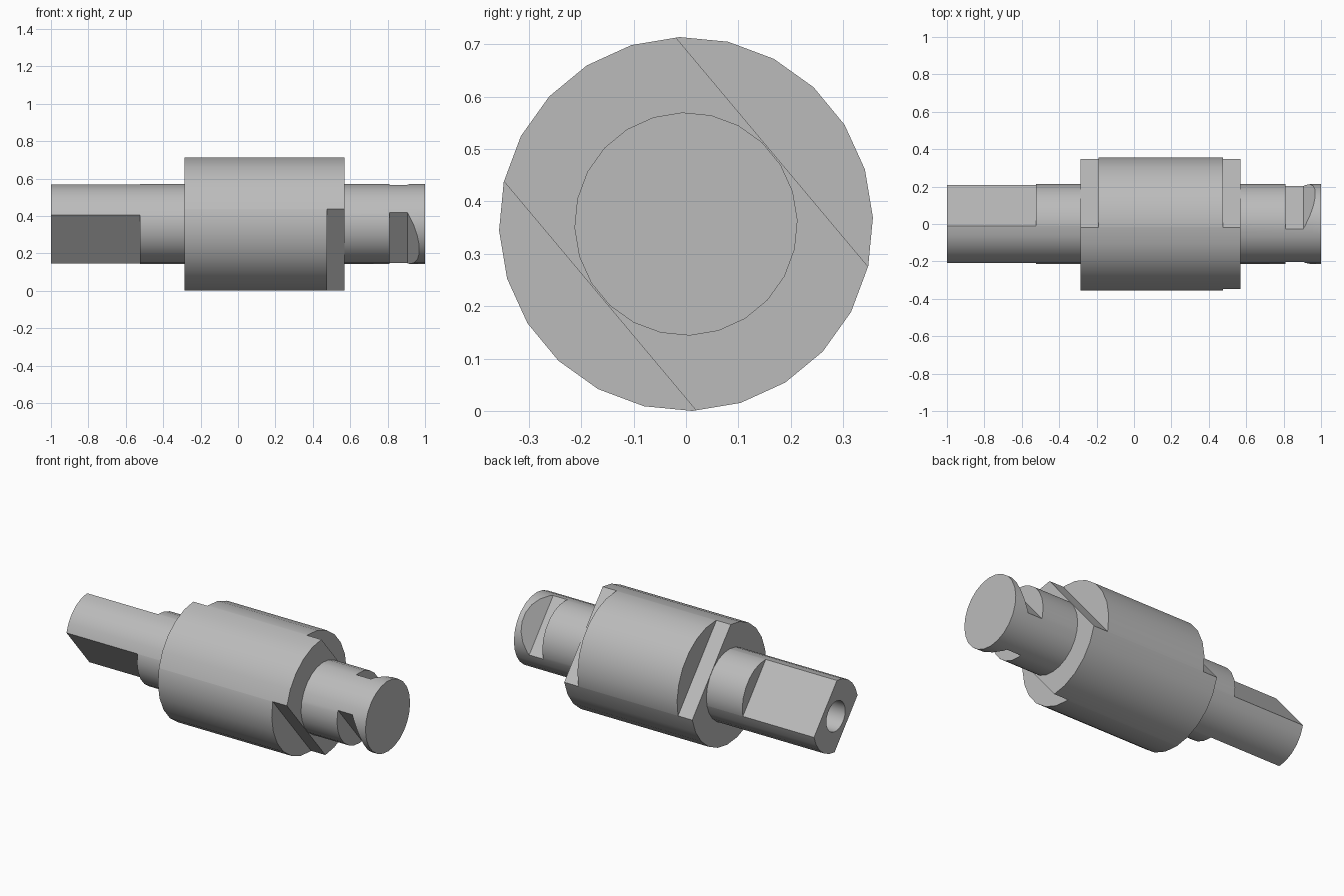
import bpy, bmesh, math
from mathutils import Matrix, Vector

if "Cube" in bpy.data.objects:
    bpy.data.objects.remove(bpy.data.objects["Cube"], do_unlink=True)

AXIS_Z = 0.357
FLAT_ANGLE = math.radians(40)

steel = bpy.data.materials.new("grey steel")
steel.use_nodes = True
steel.diffuse_color = (0.5, 0.5, 0.5, 1)
steel.node_tree.nodes["Principled BSDF"].inputs["Base Color"].default_value = (0.5, 0.5, 0.5, 1)


def new_object(name, bm):
    mesh = bpy.data.meshes.new(name)
    bmesh.ops.recalc_face_normals(bm, faces=bm.faces)
    bm.to_mesh(mesh)
    bm.free()
    mesh.materials.append(steel)
    ob = bpy.data.objects.new(name, mesh)
    ob.location.z = AXIS_Z
    bpy.context.collection.objects.link(ob)
    return ob


def rod(name, x0, x1, radius, sides=24):
    """Cylinder lying along x."""
    bm = bmesh.new()
    turn = (Matrix.Translation(((x0 + x1) / 2, 0, 0))
            @ Matrix.Rotation(math.radians(2), 4, "X")
            @ Matrix.Rotation(math.pi / 2, 4, "Y"))
    bmesh.ops.create_cone(bm, cap_ends=True, segments=sides, radius1=radius,
                          radius2=radius, depth=x1 - x0, matrix=turn)
    return new_object(name, bm)


def prism(name, profile, angle):
    """Cutter: (along, outward) profile swept sideways and turned about the axis."""
    bm = bmesh.new()
    face = bm.faces.new([bm.verts.new((x, d, -0.6)) for x, d in profile])
    swept = bmesh.ops.extrude_face_region(bm, geom=[face])["geom"]
    bmesh.ops.translate(bm, vec=Vector((0, 0, 1.2)),
                        verts=[v for v in swept if isinstance(v, bmesh.types.BMVert)])
    bm.transform(Matrix.Rotation(angle, 4, "X"))
    return new_object(name, bm)


def cut(target, cutter):
    cutter.hide_render = True
    mod = target.modifiers.new("cut", "BOOLEAN")
    mod.operation = "DIFFERENCE"
    mod.solver = "EXACT"
    mod.object = cutter
    bpy.context.view_layer.objects.active = target
    bpy.ops.object.modifier_apply(modifier=mod.name)
    bpy.data.objects.remove(cutter, do_unlink=True)


def cut_both_sides(target, profile):
    for angle in (FLAT_ANGLE, FLAT_ANGLE + math.pi):
        cut(target, prism("flat_cutter", profile, angle))


def step(x0, x1, depth):
    return [(x0, depth), (x1, depth), (x1, 0.6), (x0, 0.6)]


# Thick middle drum with a pair of flats at each end
drum = rod("drum", -0.285, 0.57, 0.357)
cut_both_sides(drum, step(-0.4, -0.19, 0.214))
cut_both_sides(drum, step(0.475, 0.7, 0.214))

# Through shaft: long flats at one end, ramped notches at the other
shaft = rod("shaft", -1, 1, 0.213)
cut_both_sides(shaft, step(-1.1, -0.525, 0.128))
cut_both_sides(shaft, [(0.81, 0.115), (0.905, 0.115), (0.97, 0.213), (0.99, 0.243), (0.81, 0.243)])

# Blind hole in the flattened end
cut(shaft, rod("hole_cutter", -1.1, -0.89, 0.09))

# Smooth round surfaces, crisp edges
for ob in (drum, shaft):
    bpy.ops.object.select_all(action="DESELECT")
    ob.select_set(True)
    bpy.context.view_layer.objects.active = ob
    bpy.ops.object.shade_smooth_by_angle(angle=math.radians(30))
